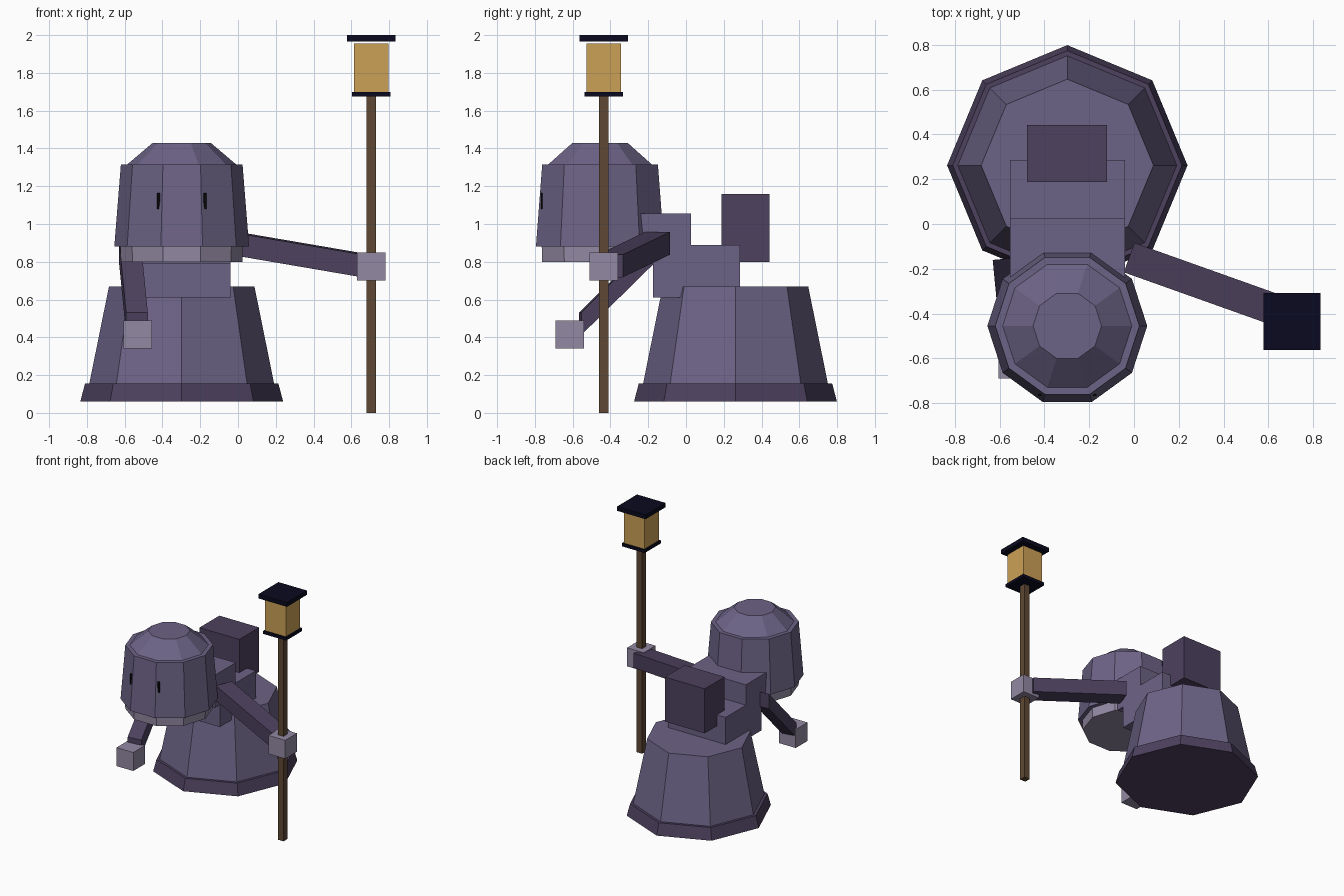
import bpy, bmesh, math
from mathutils import Vector

cube = bpy.data.objects.get("Cube")
if cube:
    bpy.data.objects.remove(cube, do_unlink=True)


def material(name, rgb):
    m = bpy.data.materials.new(name)
    m.use_nodes = True
    m.diffuse_color = (*rgb, 1)
    m.node_tree.nodes["Principled BSDF"].inputs["Base Color"].default_value = (*rgb, 1)
    return m


ROBE = material("dusty purple cloth", (0.152, 0.126, 0.24))
DARK = material("dark purple cloth", (0.074, 0.053, 0.112))
SKIN = material("pale lilac skin", (0.29, 0.25, 0.365))
WOOD = material("brown wood", (0.112, 0.064, 0.034))
IRON = material("midnight iron", (0.003, 0.003, 0.014))
GLOW = material("amber glass", (0.6, 0.355, 0.095))
BLACK = material("black", (0.002, 0.002, 0.002))


def finish(name, bm, mat):
    bmesh.ops.recalc_face_normals(bm, faces=bm.faces)
    mesh = bpy.data.meshes.new(name)
    bm.to_mesh(mesh)
    bm.free()
    mesh.materials.append(mat)
    ob = bpy.data.objects.new(name, mesh)
    bpy.context.collection.objects.link(ob)
    return ob


def box(name, mat, x, y, z):
    """Box from (min, max) pairs."""
    bm = bmesh.new()
    bmesh.ops.create_cube(bm, size=1)
    for v in bm.verts:
        v.co = [(a + b) / 2 + c * (b - a) for c, (a, b) in zip(v.co, (x, y, z))]
    return finish(name, bm, mat)


def block(name, mat, centre, w, z):
    """Square block of width w around an (x, y) centre."""
    cx, cy = centre
    return box(name, mat, (cx - w / 2, cx + w / 2), (cy - w / 2, cy + w / 2), z)


def frustum(name, mat, centre, sides, low, high):
    """Capped faceted frustum; low and high are (radius, z)."""
    bm = bmesh.new()
    rings = []
    for r, z in (low, high):
        angles = [math.tau * i / sides for i in range(sides)]
        rings.append([bm.verts.new((centre[0] + r * math.cos(a),
                                    centre[1] + r * math.sin(a), z)) for a in angles])
    for ring in rings:
        bm.faces.new(ring)
    for i in range(sides):
        j = (i + 1) % sides
        bm.faces.new((rings[0][i], rings[0][j], rings[1][j], rings[1][i]))
    return finish(name, bm, mat)


def arm(name, start, end, w, h):
    """Sleeve with upright end sections."""
    a, b = Vector(start), Vector(end)
    d = b - a
    side = Vector((-d.y, d.x, 0)).normalized() * w / 2
    up = Vector((0, 0, h / 2))
    bm = bmesh.new()
    r0, r1 = [[bm.verts.new(p + side * s + up * t)
               for s, t in ((-1, -1), (1, -1), (1, 1), (-1, 1))] for p in (a, b)]
    bm.faces.new(r0)
    bm.faces.new(r1)
    for i in range(4):
        j = (i + 1) % 4
        bm.faces.new((r0[i], r0[j], r1[j], r1[i]))
    return finish(name, bm, DARK)


# Robe skirt and hem
BODY = (-0.298, 0.262)
frustum("robe_skirt", ROBE, BODY, 8, (0.508, 0.062), (0.385, 0.67))
frustum("robe_hem", DARK, BODY, 8, (0.537, 0.06), (0.512, 0.155))

# Hunched torso and pack
box("lower_torso", ROBE, (-0.555, -0.04), (-0.175, 0.285), (0.61, 0.89))
box("upper_torso", ROBE, (-0.555, -0.04), (-0.24, 0.027), (0.79, 1.055))
box("backpack", DARK, (-0.477, -0.12), (0.188, 0.442), (0.80, 1.16))

# Head with hood
HEAD = (-0.298, -0.455)
frustum("face", SKIN, HEAD, 10, (0.322, 0.80), (0.325, 0.89))
frustum("hood", ROBE, HEAD, 10, (0.357, 0.88), (0.322, 1.315))
frustum("hood_crown", ROBE, HEAD, 10, (0.29, 1.314), (0.153, 1.43))
for side, dx in (("left", 0.1225), ("right", -0.1225)):
    cx = HEAD[0] + dx
    box(side + "_eye", BLACK, (cx - 0.008, cx + 0.008), (-0.768, -0.76), (1.08, 1.165))

# Arms and hands
STAFF = (0.705, -0.435)
arm("left_arm", (-0.022, -0.15, 0.898), (0.68, -0.40, 0.778), 0.14, 0.12)
arm("right_arm", (-0.574, -0.155, 0.87), (-0.535, -0.56, 0.472), 0.115, 0.12)
block("left_hand", SKIN, STAFF, 0.15, (0.70, 0.85))
block("right_hand", SKIN, (-0.53, -0.615), 0.15, (0.34, 0.49))

# Lantern staff
block("staff", WOOD, STAFF, 0.051, (0, 1.68))
block("lantern_base", IRON, STAFF, 0.205, (1.675, 1.70))
block("lantern_glass", GLOW, STAFF, 0.184, (1.70, 1.955))
block("lantern_roof", IRON, STAFF, 0.255, (1.965, 2.0))
